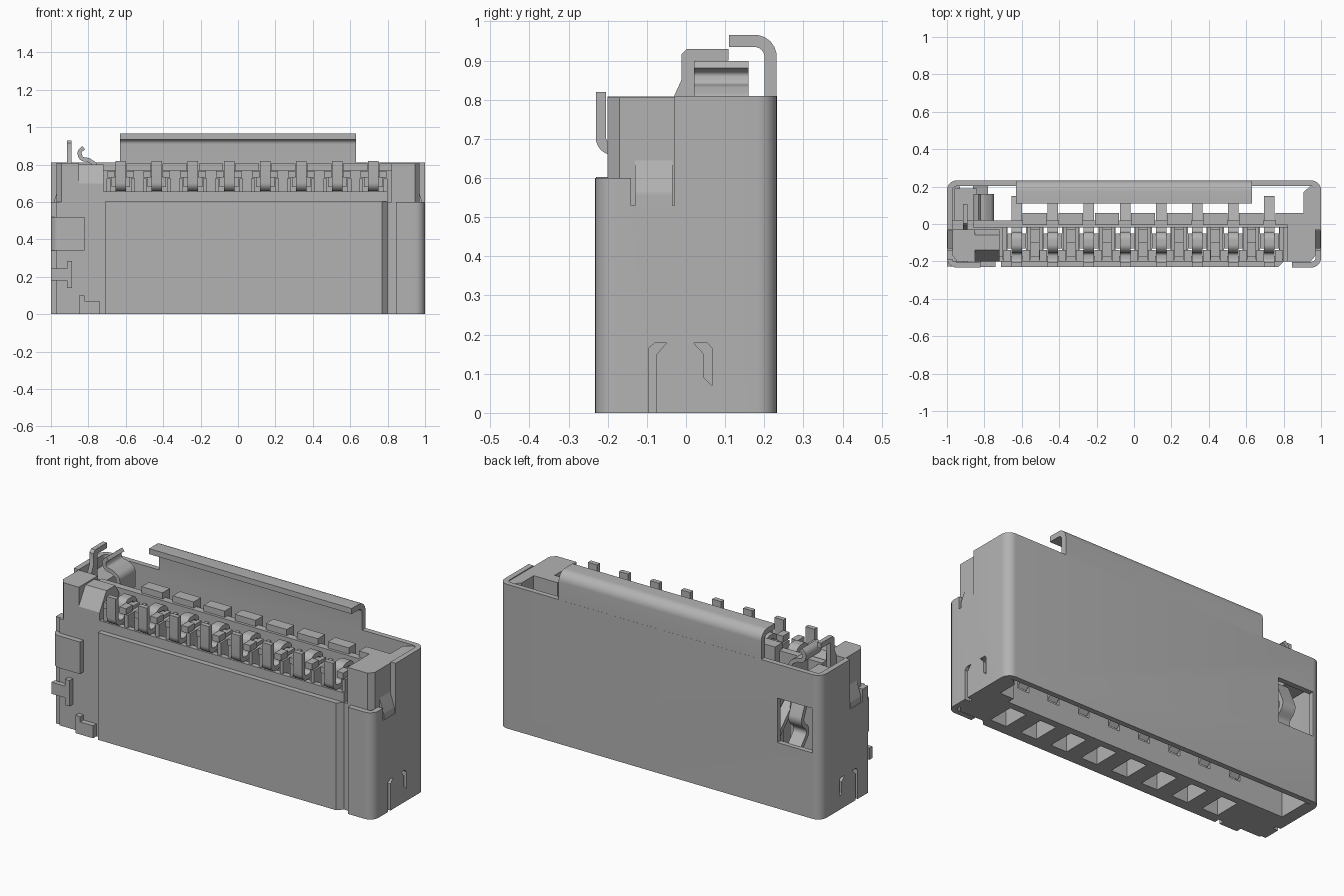
import bpy, bmesh, math
from mathutils import Vector

if "Cube" in bpy.data.objects:
    bpy.data.objects.remove(bpy.data.objects["Cube"], do_unlink=True)

grey = bpy.data.materials.new("plain grey")
grey.use_nodes = True
colour = (0.45, 0.45, 0.45, 1)
grey.diffuse_color = colour
grey.node_tree.nodes["Principled BSDF"].inputs["Base Color"].default_value = colour

AXES = {"x": lambda a, b, h: (h, a, b),
        "y": lambda a, b, h: (a, h, b),
        "z": lambda a, b, h: (a, b, h)}


def prism(name, points, axis, low, high):
    """Extrude a closed 2D outline along an axis."""
    place = AXES[axis]
    bm = bmesh.new()
    ends = [[bm.verts.new(place(a, b, h)) for a, b in points] for h in (low, high)]
    bm.faces.new(ends[0])
    bm.faces.new(ends[1])
    n = len(points)
    for i in range(n):
        j = (i + 1) % n
        bm.faces.new((ends[0][i], ends[0][j], ends[1][j], ends[1][i]))
    bmesh.ops.recalc_face_normals(bm, faces=bm.faces)
    mesh = bpy.data.meshes.new(name)
    bm.to_mesh(mesh)
    bm.free()
    mesh.materials.append(grey)
    obj = bpy.data.objects.new(name, mesh)
    bpy.context.collection.objects.link(obj)
    return obj


def box(name, x, y, z):
    return prism(name, [(x[0], y[0]), (x[1], y[0]), (x[1], y[1]), (x[0], y[1])], "z", *z)


def fillet(points, radius, steps=6):
    """Round the inner corners of an open path."""
    pts = [Vector(p) for p in points]
    out = [pts[0]]
    for a, b, c in zip(pts, pts[1:], pts[2:]):
        u, v = (a - b).normalized(), (c - b).normalized()
        half = u.angle(v) / 2
        r = min(radius, 0.45 * min((a - b).length, (c - b).length) * math.tan(half))
        start, end = b + u * r / math.tan(half), b + v * r / math.tan(half)
        centre = b + (u + v).normalized() * r / math.sin(half)
        for i in range(steps + 1):
            d = (start - centre).lerp(end - centre, i / steps).normalized()
            out.append(centre + d * r)
    return out + [pts[-1]]


def strip(name, path, axis, low, high, thick, radius):
    """Bent sheet metal: a rounded path with thickness, extruded."""
    pts = fillet(path, radius)
    left, right = [], []
    for i, p in enumerate(pts):
        d1 = (p - pts[i - 1]).normalized() if i else (pts[1] - p).normalized()
        d2 = (pts[i + 1] - p).normalized() if i < len(pts) - 1 else d1
        t = (d1 + d2).normalized()
        side = Vector((-t.y, t.x)) * thick / 2 / max(t.dot(d1), 0.5)
        left.append(p + side)
        right.append(p - side)
    return prism(name, left + right[::-1], axis, low, high)


def cut(obj, cutter):
    mod = obj.modifiers.new("cut", "BOOLEAN")
    mod.operation = "DIFFERENCE"
    mod.solver = "EXACT"
    mod.object = cutter
    bpy.context.view_layer.objects.active = obj
    bpy.ops.object.modifier_apply(modifier=mod.name)
    bpy.data.objects.remove(cutter, do_unlink=True)


def cut_box(obj, x, y, z):
    cut(obj, box("cutter", x, y, z))


# Metal shell wrapped round the back, sides and front corners
shell = strip("shell", [(0.845, -0.217), (0.985, -0.217), (0.985, 0.217),
                        (-0.985, 0.217), (-0.985, -0.217), (-0.82, -0.217)],
              "z", 0, 0.81, 0.03, 0.035)
cut_box(shell, (-2, 2), (-0.5, -0.14), (0.6, 1))
cut_box(shell, (-2, 2), (-0.141, -0.03), (0.53, 1))
cut_box(shell, (-1.1, -0.7), (-0.5, -0.19), (-0.1, 0.34))
cut_box(shell, (-1.1, -0.7), (-0.5, -0.19), (0.52, 0.7))
cut_box(shell, (-0.95, -0.73), (0.15, 0.3), (0.37, 0.62))
# Latch slots low on both sides
for low, high in ((0.9, 1.1), (-1.1, -0.9)):
    cut(shell, prism("cutter", [(-0.096, -0.1), (-0.075, -0.1), (-0.075, 0.15), (-0.05, 0.178),
                                (-0.08, 0.178), (-0.096, 0.165)], "x", low, high))
    cut(shell, prism("cutter", [(0.02, 0.178), (0.046, 0.15), (0.046, 0.09), (0.066, 0.07),
                                (0.066, 0.165), (0.055, 0.178)], "x", low, high))

# Hooked lip at the top of the back
strip("back_lip", [(0.216, 0.78), (0.216, 0.95), (0.11, 0.95)], "x", -0.63, 0.63, 0.031, 0.04)

# Slanted spring tabs in the side notches
for side, name in ((1, "left_side_tab"), (-1, "right_side_tab")):
    strip(name, [(side * 0.985, 0.52), (side * 0.985, 0.56), (side * 0.945, 0.68)],
          "y", -0.13, -0.035, 0.025, 0.03)

# Spring in the back window
strip("window_spring", [(0.2, 0.36), (0.13, 0.44), (0.2, 0.5), (0.14, 0.64)],
      "x", -0.86, -0.78, 0.025, 0.04)

# Plastic housing with terminal cells
pitch, first = 0.193, -0.627
centres = [first + i * pitch for i in range(8)]
housing = box("housing", (-0.71, 0.83), (-0.2, 0.02), (0, 0.6))
for x in centres:
    cut_box(housing, (x - 0.05, x + 0.05), (-0.17, -0.02), (-0.1, 1))
    cut_box(housing, (x - 0.035, x + 0.035), (-0.05, 0.1), (0.1, 0.56))
for x in centres[:-1]:
    m = x + pitch / 2
    cut_box(housing, (m - 0.025, m + 0.025), (-0.1, -0.03), (0.4, 0.7))
prism("front_plate", [(-0.71, -0.23), (0.77, -0.23), (0.8, -0.2), (-0.71, -0.2)], "z", 0, 0.602)

# Comb along the top of the housing
box("comb_wall", (-0.86, 0.83), (-0.02, 0.02), (0.6, 0.77))
box("comb_rail", (-0.72, 0.8), (-0.2, -0.17), (0.6, 0.655))
for x in centres:
    for s in (-1, 1):
        a, b = x + s * 0.055, x + s * 0.075
        box("comb_divider", (min(a, b), max(a, b)), (-0.19, -0.02), (0.6, 0.725))
        a, b = x + s * 0.03, x + s * 0.07
        box("comb_ledge", (min(a, b), max(a, b)), (-0.2, -0.14), (0.73, 0.765))
    m = x + pitch / 2
    box("comb_head", (m - 0.065, m + 0.065), (-0.005, 0.06), (0.6, 0.805))

# Terminals: front tail, loop and sprung contact beam
for x in centres:
    strip("terminal", [(-0.217, 0.82), (-0.217, 0.672), (-0.14, 0.672), (-0.14, 0.765),
                       (-0.055, 0.765), (-0.055, 0.5), (0.148, 0.3), (0.0, 0.12)],
          "x", x - 0.028, x + 0.028, 0.026, 0.03)
    box("terminal_shoulder", (x - 0.05, x + 0.05), (-0.13, -0.05), (0.68, 0.74))

# Left end block, with a wall along the side of the slot
prism("left_end_block", [(0.82, -0.2), (0.945, -0.2), (0.97, -0.17), (0.97, 0.2), (0.94, 0.2),
                         (0.905, 0.17), (0.905, 0.06), (0.82, 0.06)], "z", 0, 0.805)

# Right end block with its stepped top
box("right_end_block", (-0.97, -0.705), (-0.2, 0.02), (0, 0.6))
prism("right_top_block", [(-0.97, -0.17), (-0.945, -0.2), (-0.85, -0.2), (-0.85, -0.03),
                          (-0.97, -0.03)], "z", 0.6, 0.808)
prism("right_top_hump", [(-0.2, 0.6), (-0.2, 0.7), (-0.14, 0.8), (-0.06, 0.8), (-0.03, 0.75),
                         (-0.03, 0.6)], "x", -0.85, -0.72)
box("right_slot_wall", (-0.97, -0.93), (0, 0.2), (0, 0.36))

# Detection switch: upright blade and curled spring
prism("switch_blade", [(-0.03, 0.5), (-0.03, 0.81), (-0.012, 0.85), (-0.012, 0.915),
                       (0.002, 0.93), (0.108, 0.93), (0.108, 0.9), (0.025, 0.9), (0.025, 0.5)],
      "x", -0.915, -0.89)
strip("switch_spring", [(-0.825, 0.89), (-0.85, 0.87), (-0.84, 0.83), (-0.8, 0.825),
                        (-0.76, 0.8), (-0.76, 0.7)], "y", 0.02, 0.16, 0.022, 0.03)
box("switch_base", (-0.96, -0.84), (0.02, 0.19), (0.66, 0.76))

# Small prongs on the front right corner
box("prong_bar", (-1, -0.89), (-0.228, -0.2), (0.18, 0.245))
box("prong_head", (-0.915, -0.887), (-0.23, -0.2), (0.14, 0.285))
box("foot_tab", (-0.85, -0.74), (-0.23, -0.2), (0, 0.07))
box("foot_tab_post", (-0.85, -0.82), (-0.23, -0.2), (0.07, 0.1))

# Smooth bends, sharp edges
bpy.ops.object.select_all(action="DESELECT")
for obj in bpy.context.collection.objects:
    if obj.type == "MESH" and grey.name in obj.data.materials:
        obj.select_set(True)
        bpy.context.view_layer.objects.active = obj
bpy.ops.object.shade_smooth_by_angle(angle=math.radians(30))
